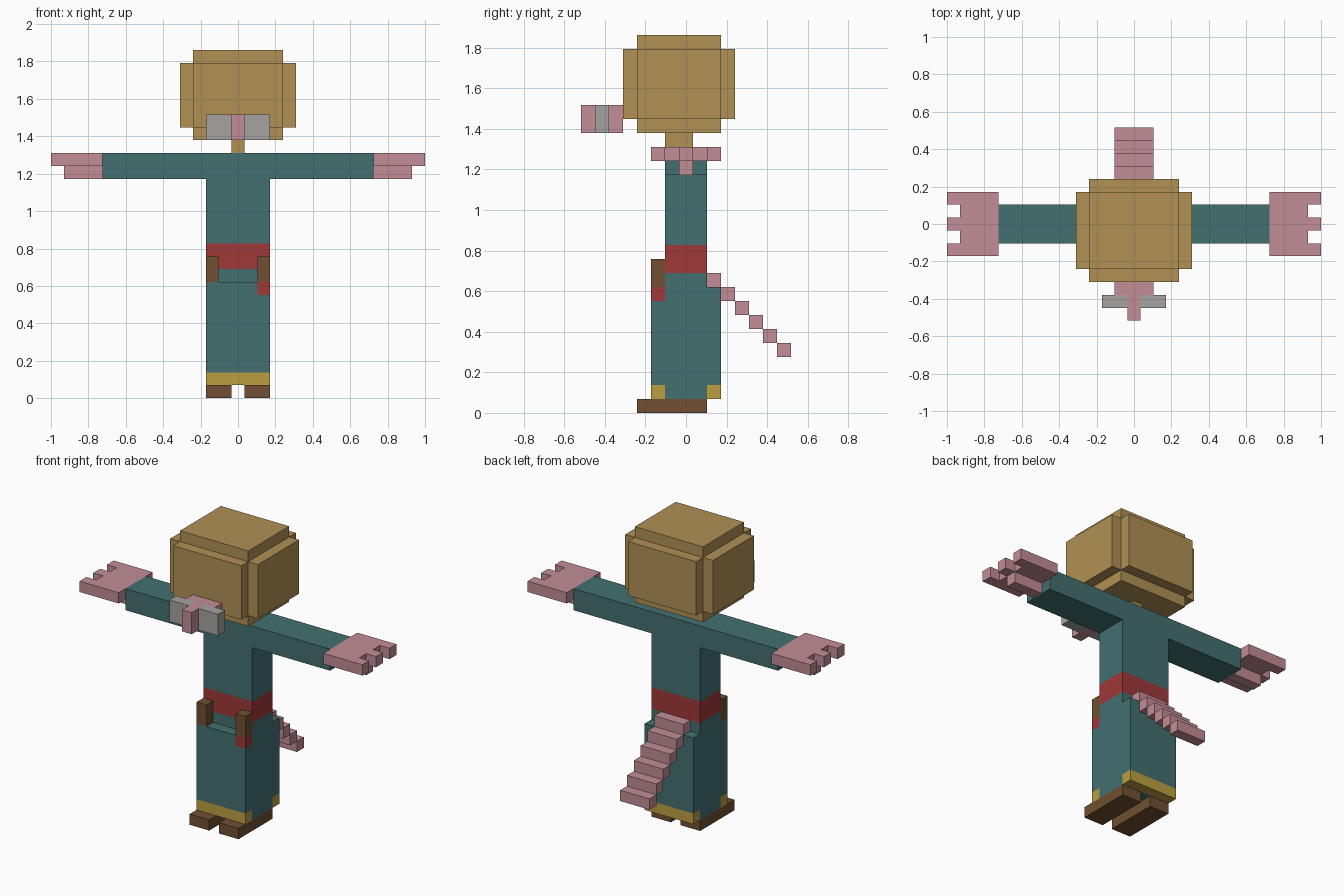
import bpy
import bmesh
from mathutils import Vector

if "Cube" in bpy.data.objects:
    bpy.data.objects.remove(bpy.data.objects["Cube"], do_unlink=True)

U = 2 / 29  # edge of one building block


def material(name, r, g, b):
    mat = bpy.data.materials.new(name)
    mat.use_nodes = True
    mat.diffuse_color = (r, g, b, 1)
    node = next(n for n in mat.node_tree.nodes if n.type == "BSDF_PRINCIPLED")
    node.inputs["Base Color"].default_value = (r, g, b, 1)
    return mat


tan = material("tan", 0.44, 0.28, 0.09)
teal = material("teal", 0.056, 0.16, 0.163)
pink = material("pink", 0.54, 0.27, 0.3)
grey = material("grey", 0.38, 0.37, 0.365)
red = material("red", 0.35, 0.04, 0.041)
brown = material("brown", 0.165, 0.078, 0.032)
gold = material("gold", 0.5, 0.345, 0.053)


def part(name, mat, *boxes):
    """One flat-faced object made of boxes given as x, y and z ranges in blocks."""
    bm = bmesh.new()
    for ranges in boxes:
        low = Vector([min(r) for r in ranges]) * U
        high = Vector([max(r) for r in ranges]) * U
        verts = bmesh.ops.create_cube(bm, size=1)["verts"]
        bmesh.ops.scale(bm, vec=high - low, verts=verts)
        bmesh.ops.translate(bm, vec=(low + high) / 2, verts=verts)
    mesh = bpy.data.meshes.new(name)
    bm.to_mesh(mesh)
    bm.free()
    mesh.materials.append(mat)
    obj = bpy.data.objects.new(name, mesh)
    bpy.context.collection.objects.link(obj)
    return obj


WIDE = (-2.5, 2.5)
DEEP = (-1.5, 1.5)
THIN = (-0.5, 0.5)
FRONT = (-2.5, -1.5)
BACK = (1.5, 2.5)

# Head: core with a raised plate on each of its four sides
hx, hy, hz = (-3.5, 3.5), (-3.5, 2.5), (21, 26)
part("head", tan,
     (hx, hy, (20, 27)),
     ((3.5, 4.5), hy, hz), ((-4.5, -3.5), hy, hz),
     (hx, (-4.5, -3.5), hz), (hx, (2.5, 3.5), hz))
part("neck", tan, (THIN, (-1.5, 0.5), (19, 20)))

# Muzzle with grey cheeks
mz = (20, 22)
part("muzzle", pink, (DEEP, (-5.5, -4.5), mz), (THIN, (-7.5, -5.5), mz))

# Torso, belt and robe
part("torso", teal, (WIDE, DEEP, (12, 19)))
part("belt", red, (WIDE, DEEP, (10, 12)))
part("waist", teal, (WIDE, DEEP, (9, 10)))
part("robe", teal,
     (WIDE, DEEP, (1, 9)),
     (WIDE, BACK, (2, 9)),
     (WIDE, FRONT, (2, 8)),
     ((-2.5, 1.5), FRONT, (8, 9)))
part("front_hem", gold, (WIDE, FRONT, (1, 2)))
part("back_hem", gold, (WIDE, BACK, (1, 2)))
part("sash_end", red, ((1.5, 2.5), FRONT, (8, 9)))

# Parts on both sides
for side, s in (("left", 1), ("right", -1)):
    def span(a, b):
        return (s * a, s * b)

    part(side + "_cheek", grey, (span(0.5, 2.5), (-6.5, -5.5), mz))
    part(side + "_sleeve", teal, (span(2.5, 10.5), DEEP, (17, 19)))
    part(side + "_hand", pink, (span(10.5, 13.5), WIDE, (18, 19)),
         *[(span(13.5, 14.5), (y - 0.5, y + 0.5), (18, 19)) for y in (-2, 0, 2)])
    part(side + "_thumb", pink, (span(10.5, 13.5), THIN, (17, 18)))
    part(side + "_pouch", brown, (span(1.5, 2.5), FRONT, (9, 11)))
    part(side + "_foot", brown, (span(0.5, 2.5), (-3.5, 1.5), (0, 1)))

# Stepped tail
part("tail", pink, *[(DEEP, (1.5 + i, 2.5 + i), (9 - i, 10 - i)) for i in range(6)])
